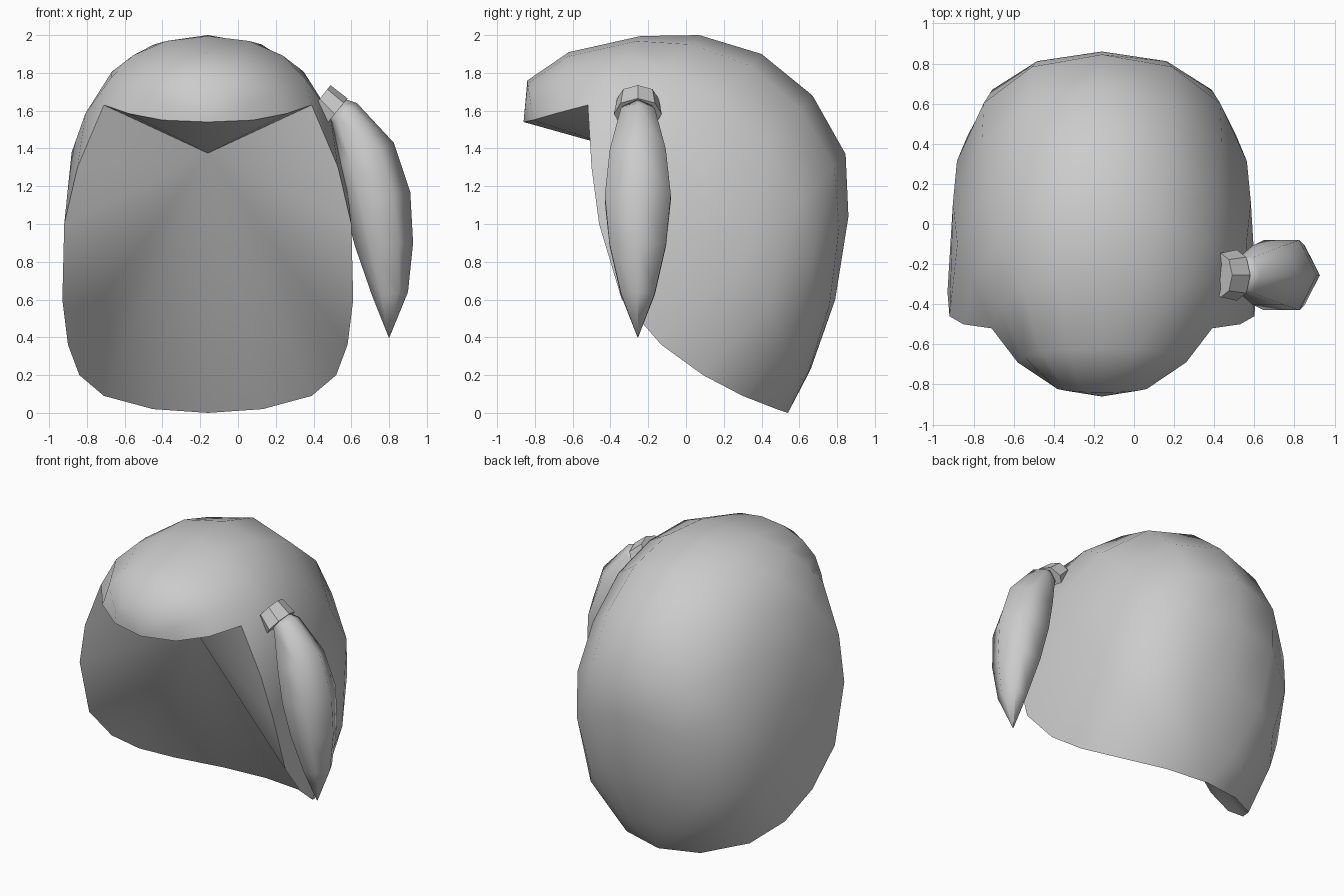
import bpy, bmesh, math

if "Cube" in bpy.data.objects:
    bpy.data.objects.remove(bpy.data.objects["Cube"])

CX = -0.16   # mirror plane of the hair cap
TY = -0.255  # centre plane of the side tail


def finish(name, bm, angle):
    bmesh.ops.remove_doubles(bm, verts=bm.verts, dist=0.0005)
    bmesh.ops.recalc_face_normals(bm, faces=bm.faces)
    me = bpy.data.meshes.new(name)
    bm.to_mesh(me)
    bm.free()
    ob = bpy.data.objects.new(name, me)
    bpy.context.collection.objects.link(ob)
    bpy.ops.object.select_all(action='DESELECT')
    ob.select_set(True)
    bpy.context.view_layer.objects.active = ob
    bpy.ops.object.shade_smooth_by_angle(angle=math.radians(angle))
    return ob


def bridge(bm, a, b, closed):
    n = len(a)
    for i in range(n if closed else n - 1):
        j = (i + 1) % n
        vs = list(dict.fromkeys((a[i], a[j], b[j], b[i])))
        if len(vs) > 2:
            bm.faces.new(vs)


# Hair cap: arcs from the centre line down to the rim, front to back
centre = [(-.86, 1.54), (-.84, 1.76), (-.62, 1.91), (-.24, 1.995), (.07, 2.0), (.4, 1.9),
          (.67, 1.68), (.845, 1.37), (.86, 1.04), (.79, .6), (.66, .23), (.54, 0)]
rim = [(0, -.86, 1.54), (.24, -.81, 1.55), (.42, -.69, 1.585), (.55, -.52, 1.63),
       (.69, -.5, 1.3), (.76, -.46, 1.0), (.77, -.34, .6), (.74, -.13, .36),
       (.68, .09, .2), (.55, .3, .09), (.29, .48, .02), (0, .54, 0)]
power = [1, .9, .93, .95, .93, .9, .85, .82, .82, .82, .82, 1]
bulge = [0, 0, 0, 0, .01, .02, .035, .045, .05, .04, .01, 0]
SEG = 4
bm = bmesh.new()
rows = []
for (cy, cz), (w, ry, rz), p, bulg in zip(centre, rim, power, bulge):
    if w == 0:
        v = bm.verts.new((CX, cy, cz))
        rows.append([v] * (2 * SEG + 1))
        continue
    row = []
    for k in range(-SEG, SEG + 1):
        t = abs(k) / SEG * math.pi / 2
        s = w * math.sin(t) ** p + bulg * math.sin(t) * math.sin(2 * t)
        c = math.cos(t) ** p if abs(k) < SEG else 0
        row.append(bm.verts.new((CX + math.copysign(s, k),
                                 ry + (cy - ry) * c, rz + (cz - rz) * c)))
    rows.append(row)
for a, b in zip(rows, rows[1:]):
    bridge(bm, a, b, False)

# Hollow underside: fan from the rim to an inner apex
apex = bm.verts.new((CX, -.27, 1.375))
for side in (0, -1):
    for a, b in zip(rows, rows[1:]):
        bm.faces.new((a[side], b[side], apex))
finish("hair_cap", bm, 60)


def loft(name, rings, sides, angle):
    """Rings are (inner x, inner z, outer x, outer z, half width in y)."""
    bm = bmesh.new()
    loops = []
    for xi, zi, xo, zo, hy in rings:
        loop = []
        for k in range(sides):
            a = 2 * math.pi * k / sides
            u = (1 + math.cos(a)) / 2
            loop.append(bm.verts.new((xi + (xo - xi) * u, TY + hy * math.sin(a),
                                      zi + (zo - zi) * u)))
        loops.append(loop)
    for a, b in zip(loops, loops[1:]):
        bridge(bm, a, b, True)
    bm.faces.new(loops[0])
    bm.faces.new(loops[-1])
    return finish(name, bm, angle)


# Side tail: six-sided spindle
H = 1 / math.sin(math.pi / 3)
loft("side_tail", [
    (.48, 1.54, .57, 1.66, .07 * H), (.49, 1.53, .63, 1.64, .09 * H),
    (.515, 1.30, .825, 1.43, .148 * H), (.56, 1.10, .912, 1.17, .175 * H),
    (.62, .88, .927, .90, .15 * H), (.71, .62, .90, .64, .09 * H),
    (.798, .40, .802, .40, .002)], 6, 80)

# Hair band around the root of the tail
loft("hair_band", [
    (.375, 1.59, .49, 1.735, .11), (.445, 1.50, .58, 1.665, .127),
    (.465, 1.525, .555, 1.635, .09)], 8, 30)
